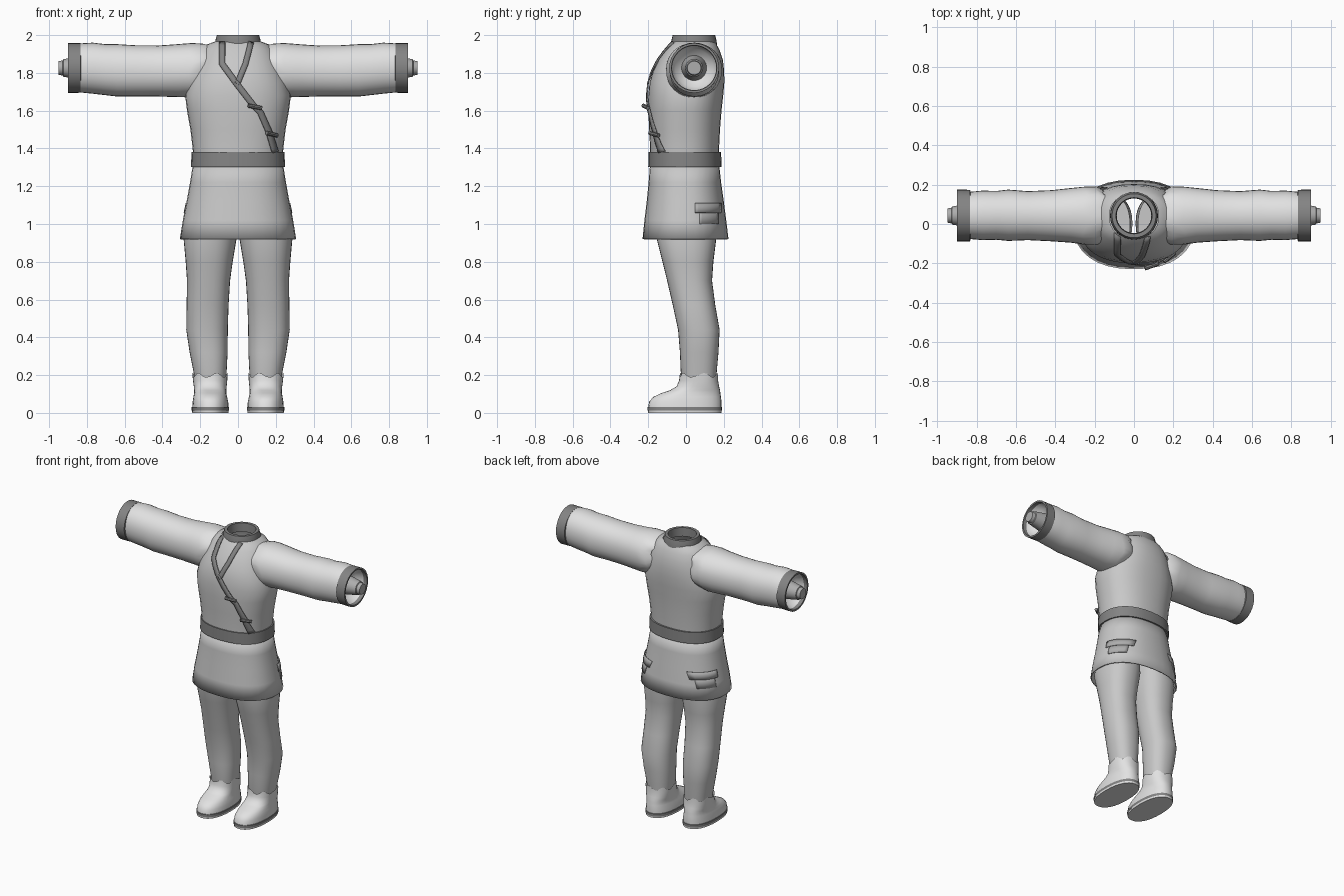
import bpy, bmesh, math
from mathutils import Vector

if "Cube" in bpy.data.objects:
    bpy.data.objects.remove(bpy.data.objects["Cube"])


def material(name, v):
    m = bpy.data.materials.new(name)
    m.use_nodes = True
    m.diffuse_color = (v, v, v, 1)
    m.node_tree.nodes["Principled BSDF"].inputs["Base Color"].default_value = (v, v, v, 1)
    return m


PALE = material("pale cloth", 0.76)
CLOTH = material("grey cloth", 0.58)
POCKET = material("pocket grey", 0.42)
TRIM = material("dark trim", 0.23)
POWER = 2.3


def finish(name, bm, mat, thickness=0, angle=40):
    bmesh.ops.recalc_face_normals(bm, faces=bm.faces)
    mesh = bpy.data.meshes.new(name)
    bm.to_mesh(mesh)
    bm.free()
    mesh.materials.append(mat)
    ob = bpy.data.objects.new(name, mesh)
    bpy.context.collection.objects.link(ob)
    if thickness:
        mod = ob.modifiers.new("thickness", 'SOLIDIFY')
        mod.thickness = thickness
    bpy.ops.object.select_all(action='DESELECT')
    ob.select_set(True)
    bpy.context.view_layer.objects.active = ob
    bpy.ops.object.shade_smooth_by_angle(angle=math.radians(angle))
    return ob


def loft(name, rings, mat, cap_start=False, cap_end=False, thickness=0, closed=True):
    """Skin a row of matching point rings."""
    bm = bmesh.new()
    rows = [[bm.verts.new(p) for p in ring] for ring in rings]
    n = len(rows[0])
    for a, b in zip(rows, rows[1:]):
        for i in range(n if closed else n - 1):
            j = (i + 1) % n
            bm.faces.new((a[i], a[j], b[j], b[i]))
    if cap_start:
        bm.faces.new(rows[0])
    if cap_end:
        bm.faces.new(rows[-1])
    return finish(name, bm, mat, thickness)


def oval(u0, u1, v0, v1, n=32, power=POWER):
    """Rounded outline that fills the given box."""
    pts = []
    for i in range(n):
        t = 2 * math.pi * i / n
        c, s = math.cos(t), math.sin(t)
        u = math.copysign(abs(c) ** (2 / power), c)
        v = math.copysign(abs(s) ** (2 / power), s)
        pts.append(((u0 + u1) / 2 + u * (u1 - u0) / 2, (v0 + v1) / 2 + v * (v1 - v0) / 2))
    return pts


def flat_ring(z, x0, x1, y0, y1, wave=0, power=POWER):
    return [Vector((x, y, z + wave * math.sin(i * 1.37)))
            for i, (x, y) in enumerate(oval(x0, x1, y0, y1, power=power))]


def body_rings(rows):
    return [flat_ring(z, -w, w, y0, y1) for z, w, y0, y1 in rows]


def section(rows, z):
    """Half width, middle and half depth of a body at a height."""
    rows = sorted(rows)
    z = min(max(z, rows[0][0]), rows[-1][0])
    for a, b in zip(rows, rows[1:]):
        if z <= b[0]:
            t = (z - a[0]) / (b[0] - a[0])
            w, y0, y1 = (a[k] + (b[k] - a[k]) * t for k in (1, 2, 3))
            return w, (y0 + y1) / 2, (y1 - y0) / 2


def fall(r):
    return max(0, 1 - abs(r) ** POWER) ** (1 / POWER)


# Tunic body: height, half width, front, back
TORSO = [(1.32, .235, -.19, .172), (1.4, .24, -.19, .175), (1.5, .252, -.195, .18),
         (1.6, .27, -.2, .188), (1.68, .28, -.2, .197), (1.75, .262, -.193, .203),
         (1.81, .24, -.175, .202), (1.87, .215, -.145, .195), (1.92, .19, -.11, .178),
         (1.95, .165, -.085, .162), (1.965, .125, -.07, .15)]
loft("tunic_body", body_rings(TORSO), CLOTH)

# Skirt and belt
SKIRT = [(.92, .308, -.23, .225), (1.02, .292, -.22, .213), (1.12, .272, -.208, .2),
         (1.22, .254, -.198, .186), (1.32, .238, -.19, .175)]
loft("tunic_skirt", body_rings(SKIRT), CLOTH, thickness=.008)
BELT = [(1.302, .235, -.185, .17), (1.302, .249, -.2, .188),
        (1.38, .246, -.198, .186), (1.38, .235, -.185, .17)]
loft("belt", body_rings(BELT), TRIM)

# Open collar
collar = [(1.945, .122), (1.97, .12), (2.0, .112), (2.0, .092), (1.94, .088)]
loft("collar", [flat_ring(z, -r, r, .042 - r, .042 + r, power=2) for z, r in collar], TRIM)


# Lapel bands laid over the chest
def chest_point(x, z, lift):
    w, mid, depth = section(TORSO, z)
    return Vector((x, mid - depth * fall(x / w) - lift, z))


def band(name, path, width):
    pts = []
    for a, b in zip(path, path[1:]):
        pts += [Vector(a).lerp(Vector(b), k / 6) for k in range(6)]
    pts.append(Vector(path[-1]))
    rows = []
    for i, p in enumerate(pts):
        d = pts[min(i + 1, len(pts) - 1)] - pts[max(i - 1, 0)]
        side = Vector((-d.y, d.x)).normalized() * width / 2
        rows.append([chest_point(q.x, q.y, .012) for q in (p - side, p, p + side)])
    loft(name, rows, TRIM, thickness=.008, closed=False)


LAPEL = [(-.085, 1.965), (-.085, 1.85), (-.005, 1.74), (.08, 1.63),
         (.12, 1.59), (.165, 1.49), (.2, 1.38)]
band("long_lapel_band", LAPEL, .032)
band("short_lapel_band", [(.07, 1.965), (.04, 1.85), (-.005, 1.74)], .03)

# Toggles on the lapel
for i, (x, z) in enumerate([(.09, 1.62), (.18, 1.475)]):
    bm = bmesh.new()
    bmesh.ops.create_cone(bm, cap_ends=True, segments=8, radius1=.011, radius2=.011, depth=.075)
    toggle = finish("toggle_%d" % (i + 1), bm, TRIM)
    toggle.location = chest_point(x, z, .02)
    toggle.rotation_euler = (0, math.radians(100), math.radians(20 + 20 * i))

# Sleeve: reach, bottom, top, front, back
SLEEVE = [(.15, 1.72, 1.945, -.08, .165), (.19, 1.685, 1.955, -.105, .19),
          (.25, 1.67, 1.958, -.105, .19), (.32, 1.672, 1.952, -.095, .183),
          (.42, 1.675, 1.945, -.088, .172), (.54, 1.675, 1.946, -.082, .167),
          (.64, 1.675, 1.952, -.086, .175), (.7, 1.682, 1.952, -.08, .168),
          (.77, 1.69, 1.96, -.082, .17), (.85, 1.698, 1.955, -.075, .162)]
LEG = [(1.12, .02, .24, -.16, .15), (.92, .008, .288, -.155, .16), (.8, .028, .277, -.125, .145),
       (.7, .042, .27, -.1, .138), (.57, .05, .272, -.07, .155), (.44, .054, .274, -.042, .178),
       (.32, .055, .256, -.032, .172), (.22, .06, .236, -.028, .163), (.12, .07, .222, -.01, .155)]
BOOT = [(.028, .05, .242, -.2, .188), (.06, .052, .24, -.195, .188), (.085, .058, .236, -.172, .185),
        (.105, .062, .232, -.13, .182), (.12, .062, .232, -.085, .18), (.14, .06, .234, -.05, .175),
        (.17, .057, .238, -.037, .17), (.2, .055, .241, -.034, .169)]


def arm_ring(s, x, z0, z1, y0, y1, power=2.15, wave=0):
    return [Vector((s * (x + wave * math.sin(i * 1.2)), y, z))
            for i, (y, z) in enumerate(oval(y0, y1, z0, z1, power=power))]


def round_arm_ring(s, x, r):
    return arm_ring(s, x, 1.826 - r, 1.826 + r, .043 - r, .043 + r, 2)


for side, s in (("left", 1), ("right", -1)):
    # Arms
    rings = [arm_ring(s, *row, wave=.012 if i < 3 else 0) for i, row in enumerate(SLEEVE)]
    loft(side + "_sleeve", rings, PALE)
    cuff = [(.832, .122), (.834, .131), (.9, .132), (.9, .12), (.875, .117)]
    loft(side + "_cuff", [round_arm_ring(s, x, r) for x, r in cuff], TRIM)
    lining = [(.876, .1175), (.83, .1), (.8, .05)]
    loft(side + "_cuff_lining", [round_arm_ring(s, x, r) for x, r in lining], PALE)
    wrist = [(.79, .07), (.87, .056), (.925, .046), (.928, .04), (.95, .036)]
    loft(side + "_wrist", [round_arm_ring(s, x, r) for x, r in wrist], POCKET, cap_end=True)

    # Legs and boots
    def foot_rings(rows, power=POWER):
        return [flat_ring(z, s * x0, s * x1, y0, y1, power=power) for z, x0, x1, y0, y1 in rows]

    loft(side + "_trouser_leg", foot_rings(LEG), CLOTH, cap_start=True)
    boot = foot_rings(BOOT)
    for i, p in enumerate(boot[-1]):
        p.z += .012 * math.sin(i * 1.2)
    loft(side + "_boot", boot, PALE)
    welt = [(.012, .047, .245, -.203, .191), (.03, .047, .245, -.203, .191),
            (.032, .052, .24, -.198, .187)]
    loft(side + "_boot_welt", foot_rings(welt), TRIM)
    sole = [(0, .05, .242, -.2, .188), (.014, .049, .243, -.201, .189)]
    loft(side + "_boot_sole", foot_rings(sole), PALE, cap_start=True)

    # Hip pocket with a wider flap
    def hip_point(y, z, lift):
        w, mid, depth = section(SKIRT, z)
        return Vector((s * (w * fall((y - mid) / depth) + lift), y + lift / 2, z))

    for part, y0, y1, z0, z1, lift in (("flap", .045, .185, 1.06, 1.11, .008),
                                       ("pouch", .07, .17, 1.0, 1.07, .005)):
        rows = [[hip_point(y0 + (y1 - y0) * k / 8, z, lift) for k in range(9)]
                for z in (z0, (z0 + z1) / 2, z1)]
        loft(side + "_pocket_" + part, rows, POCKET, thickness=.004, closed=False)
